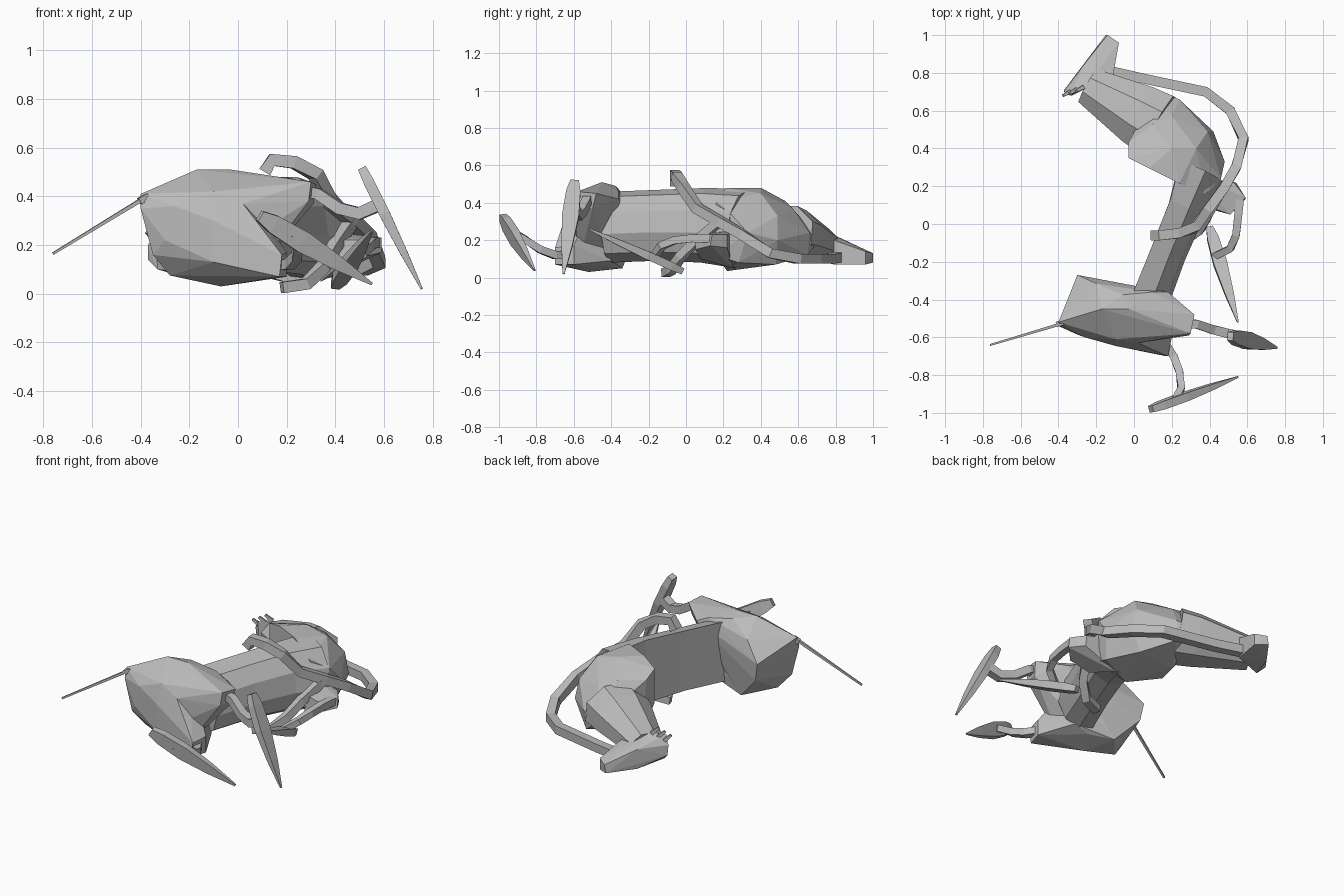
import bpy
import bmesh
from math import cos, sin, pi
from mathutils import Vector

cube = bpy.data.objects.get("Cube")
if cube:
    bpy.data.objects.remove(cube, do_unlink=True)

# One plain grey for the whole figure
grey = bpy.data.materials.new("plain grey")
grey.use_nodes = True
colour = (.5, .5, .5, 1)
grey.diffuse_color = colour
grey.node_tree.nodes["Principled BSDF"].inputs["Base Color"].default_value = colour


def finish(name, bm):
    """Turn a bmesh into a flat-shaded grey object."""
    bmesh.ops.recalc_face_normals(bm, faces=bm.faces[:])
    mesh = bpy.data.meshes.new(name)
    bm.to_mesh(mesh)
    bm.free()
    mesh.materials.append(grey)
    obj = bpy.data.objects.new(name, mesh)
    bpy.context.collection.objects.link(obj)
    return obj


def hull(name, points):
    """Faceted solid wrapped around a few corner points."""
    bm = bmesh.new()
    verts = [bm.verts.new(p) for p in points]
    result = bmesh.ops.convex_hull(bm, input=verts)
    unused = [g for g in result["geom_interior"] if isinstance(g, bmesh.types.BMVert)]
    bmesh.ops.delete(bm, geom=unused, context='VERTS')
    bmesh.ops.dissolve_limit(bm, angle_limit=.05, verts=bm.verts[:], edges=bm.edges[:])
    return finish(name, bm)


def regular(sides):
    """Unit cross-section with flat top and sides."""
    grow = 1 / cos(pi / sides)
    angles = [2 * pi * (k + .5) / sides for k in range(sides)]
    return [(grow * cos(a), grow * sin(a)) for a in angles]


def loft(name, path, sizes, section, wide=None):
    """Sweep a unit section along a path; sizes hold half width and half depth."""
    bm = bmesh.new()
    path = [Vector(p) for p in path]
    rings = []
    last = len(path) - 1
    for i, (centre, (width, depth)) in enumerate(zip(path, sizes)):
        before, after = path[max(i - 1, 0)], path[min(i + 1, last)]
        along = (after - before).normalized()
        across = Vector(wide) if wide else along.cross(Vector((0, 0, 1)))
        across = (across - along * across.dot(along)).normalized()
        up = across.cross(along)
        rings.append([bm.verts.new(centre + across * width * u + up * depth * v)
                      for u, v in section])
    for low, high in zip(rings, rings[1:]):
        for k in range(len(section)):
            n = (k + 1) % len(section)
            bm.faces.new((low[k], low[n], high[n], high[k]))
    bm.faces.new(rings[0])
    bm.faces.new(rings[-1])
    return finish(name, bm)


def rod(name, path, radius, end=None):
    """Thin square limb, tapering when an end radius is given."""
    end = radius if end is None else end
    steps = len(path) - 1
    radii = [radius + (end - radius) * i / steps for i in range(len(path))]
    return loft(name, path, [(r, r) for r in radii], regular(4))


def blade(name, heel, tip, wide, width=.045, thickness=.022):
    """Leaf-shaped foot, blunt at the heel and pointed at the tip."""
    heel, tip = Vector(heel), Vector(tip)
    profile = ((0, .5, .8), (.12, .85, 1), (.38, 1, 1), (.7, .65, .7), (1, .12, .2))
    path = [heel.lerp(tip, t) for t, w, d in profile]
    sizes = [(width * w, thickness * d) for t, w, d in profile]
    return loft(name, path, sizes, regular(4), wide)


# Waist: flat on the inner side, rounded on the outer side
waist_section = [(-1, 1), (.1, .85), (.8, .4), (1, -.2), (.6, -.75), (-.2, -1), (-1, -.95)]
loft("waist",
     [(.08, -.42, .27), (.18, -.16, .28), (.28, .08, .28), (.36, .27, .26)],
     [(.10, .19), (.095, .19), (.10, .2), (.13, .21)], waist_section)

# Deep chest with a flat inner end
hull("chest", [
    (.24, .215, .48), (.08, .295, .48), (-.03, .35, .45), (-.03, .35, .24),
    (.05, .31, .09), (.24, .22, .035), (.38, .16, .40), (.43, .16, .12),
    (-.03, .43, .41), (-.02, .44, .22), (.10, .53, .41), (.20, .40, .48),
    (.33, .40, .45), (.46, .24, .34), (.48, .33, .24), (.44, .28, .08),
    (.39, .49, .33), (.42, .49, .20), (.36, .48, .07), (.20, .57, .37),
    (.24, .66, .24), (.23, .65, .12), (.12, .71, .20), (.10, .45, .07)])

# Tapering neck
loft("neck",
     [(.13, .52, .24), (.03, .575, .225), (-.24, .73, .17)],
     [(.175, .145), (.165, .135), (.10, .085)], regular(8))

# Hips with a flat rear face, shared by the two heavy thighs
hips = [
    (-.06, -.375, .49), (-.20, -.315, .42), (-.30, -.27, .31), (-.28, -.28, .20),
    (-.14, -.34, .05), (.0, -.40, .06),
    (-.40, -.52, .41), (-.40, -.54, .35), (-.33, -.50, .43), (-.35, -.54, .16),
    (-.28, -.50, .075), (-.17, -.45, .51), (-.03, -.45, .51), (-.07, -.52, .03),
    (-.26, -.60, .36), (-.30, -.585, .22), (-.10, -.61, .42), (-.10, -.645, .30),
    (-.10, -.645, .13), (.04, -.58, .05), (.02, -.63, .37)]
hull("upper_thigh", hips + [
    (.10, -.36, .46), (.18, -.36, .42), (.32, -.48, .45), (.30, -.58, .46),
    (.29, -.59, .38), (.31, -.50, .37)])
hull("lower_thigh", hips + [
    (.10, -.40, .09), (.18, -.70, .16), (.17, -.70, .07), (.20, -.60, .07),
    (.20, -.60, .17)])

# Shins and blade feet of the hind legs
rod("upper_shin", [(.28, -.53, .42), (.33, -.53, .41), (.42, -.56, .35),
                   (.50, -.58, .33), (.59, -.60, .37)], .022, .026)
blade("upper_foot", (.51, -.595, .515), (.755, -.655, .02), (0, 1, 0))
rod("lower_shin", [(.17, -.64, .12), (.21, -.70, .12), (.24, -.78, .15),
                   (.25, -.87, .21), (.21, -.94, .25)], .022, .018)
blade("lower_foot", (.09, -.98, .32), (.55, -.81, .04), (.5, 0, 1))

# Foreleg
hull("foreleg_thigh", [
    (.34, .25, .05), (.34, .25, .26), (.40, .09, .22), (.40, .08, .10),
    (.53, .22, .23), (.54, .22, .16), (.59, .14, .23), (.59, .13, .17),
    (.51, .05, .22), (.51, .05, .15)])
rod("foreleg_shin", [(.56, .13, .21), (.55, .03, .21), (.54, -.06, .20),
                     (.51, -.13, .17), (.43, -.17, .11)], .022, .018)
blade("foreleg_foot", (.40, -.02, .035), (.55, -.52, .26), (1, 0, 0), width=.036)

# Head with a flattened muzzle and small ears
hull("head", [
    (-.14, 1, .13), (-.15, 1, .08), (-.08, .96, .14), (-.08, .96, .07),
    (-.11, .79, .20), (-.11, .79, .07), (-.34, .68, .25), (-.33, .68, .10),
    (-.37, .70, .20), (-.37, .71, .14), (-.26, .85, .20), (-.26, .85, .08),
    (-.26, .72, .26)])
for number, shift in enumerate((0, .035, .07)):
    base = Vector((-.34 + shift, .70 + shift / 3, .22 + shift / 2))
    rod("ear_" + str(number), [base, base + Vector((-.035, -.02, .035))], .011, .007)

# Long strap from the muzzle, forking round the waist
fork = (.47, .18, .30)
rod("long_strap", [
    (-.17, .82, .11), (.05, .77, .10), (.38, .70, .10), (.51, .60, .10),
    (.58, .45, .13), (.54, .30, .23), fork, (.38, .06, .37),
    (.32, -.02, .49), (.23, -.05, .54), (.14, -.06, .55), (.11, -.06, .50)], .026)
rod("lower_strap", [fork, (.40, .06, .20), (.35, -.03, .11),
                    (.28, -.08, .04), (.18, -.11, .025)], .023)

# Thin tail
rod("tail", [(-.37, -.52, .40), (-.405, -.53, .38)], .014)
rod("tail_whip", [(-.39, -.53, .39), (-.76, -.64, .165)], .008, .005)
